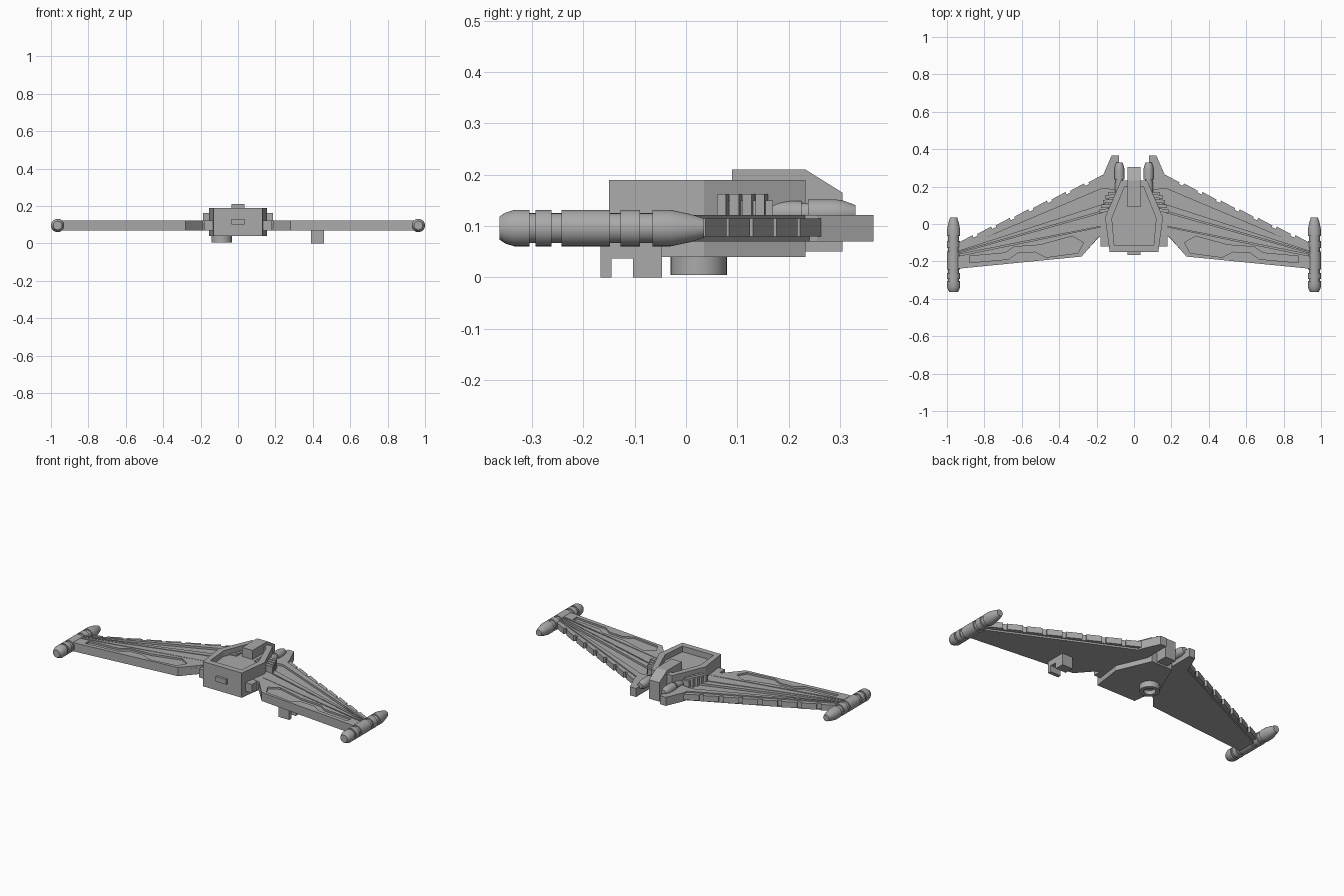
import bpy, bmesh, math
from mathutils import Vector

cube = bpy.data.objects.get("Cube")
if cube:
    bpy.data.objects.remove(cube)

grey = bpy.data.materials.new("hull_grey")
grey.use_nodes = True
grey.diffuse_color = (0.4, 0.4, 0.4, 1)
grey.node_tree.nodes["Principled BSDF"].inputs["Base Color"].default_value = (0.4, 0.4, 0.4, 1)


def finish(name, bm, mirror=False):
    bmesh.ops.recalc_face_normals(bm, faces=bm.faces[:])
    mesh = bpy.data.meshes.new(name)
    bm.to_mesh(mesh)
    bm.free()
    mesh.materials.append(grey)
    ob = bpy.data.objects.new(name, mesh)
    bpy.context.collection.objects.link(ob)
    if mirror:
        ob.modifiers.new("mirror", 'MIRROR').use_mirror_merge = False
    return ob


def prism(name, pts, z0, z1, mirror=False):
    """Flat outline in x, y raised from z0 to z1."""
    bm = bmesh.new()
    face = bm.faces.new([bm.verts.new((x, y, z0)) for x, y in pts])
    top = bmesh.ops.extrude_face_region(bm, geom=[face])["geom"]
    bmesh.ops.translate(bm, vec=(0, 0, z1 - z0),
                        verts=[v for v in top if isinstance(v, bmesh.types.BMVert)])
    return finish(name, bm, mirror)


def box(name, x0, x1, y0, y1, z0, z1, mirror=False):
    return prism(name, [(x0, y0), (x1, y0), (x1, y1), (x0, y1)], z0, z1, mirror)


def lathe(name, profile, centre, axis, mirror=False, sides=32):
    """Turn (position, radius) pairs about the y or z axis."""
    bm = bmesh.new()
    rings = []
    for t, r in profile:
        ring = []
        for i in range(sides):
            a = math.tau * i / sides
            u, v = r * math.cos(a), r * math.sin(a)
            p = (u, t, v) if axis == 'Y' else (u, v, t)
            ring.append(bm.verts.new(Vector(centre) + Vector(p)))
        rings.append(ring)
    for a, b in zip(rings, rings[1:]):
        for i in range(sides):
            j = (i + 1) % sides
            bm.faces.new((a[i], a[j], b[j], b[i]))
    bm.faces.new(rings[0])
    bm.faces.new(rings[-1])
    ob = finish(name, bm, mirror)
    bpy.ops.object.select_all(action='DESELECT')
    ob.select_set(True)
    bpy.context.view_layer.objects.active = ob
    bpy.ops.object.shade_smooth_by_angle(angle=math.radians(30))
    return ob


def cut(target, cutter):
    mod = target.modifiers.new("pocket", 'BOOLEAN')
    mod.operation = 'DIFFERENCE'
    mod.solver = 'EXACT'
    mod.object = cutter
    cutter.hide_render = True
    cutter.hide_viewport = True
    cutter.display_type = 'WIRE'


def both_sides(half):
    return half + [(-x, y) for x, y in reversed(half)]


# Hull with sunken top deck
hull = prism("hull", both_sides([(.13, -.15), (.155, .035), (.07, .233)]), .04, .19)
deck = prism("deck_cutter", both_sides([(.105, -.115), (.118, .03), (.05, .2)]), .155, .25)
cut(hull, deck)
box("nose_plate", -.035, .035, -.165, -.14, .1, .13)

# Spine block with sloped tail
spine = prism("spine_block", [(.09, .05), (.305, .05), (.305, .165), (.233, .21), (.09, .21)], -.035, .035)
for v in spine.data.vertices:
    v.co = (v.co.z, v.co.x, v.co.y)
spine.data.flip_normals()
bm = bmesh.new()
bm.from_mesh(spine.data)
bmesh.ops.recalc_face_normals(bm, faces=bm.faces[:])
bm.to_mesh(spine.data)
bm.free()

# Wing base plate, thin serrated trailing edge
prism("wing_base", [(.1, -.12), (.178, -.12), (.178, -.06), (.28, -.172), (.94, -.237),
                    (.94, -.125), (.15, .25), (.08, .25)], .07, .11, True)
start, end = Vector((.15, .256)), Vector((.945, -.113))
along = (end - start).normalized()
out = Vector((-along.y, along.x))
length = (end - start).length
prism("trailing_plate", [start, end, end - out * .03, start - out * .03], .08, .115, True)
teeth = 8
for i in range(teeth):
    a = start + along * length * (i + .12) / teeth
    b = start + along * length * (i + .9) / teeth
    prism("trailing_tooth", [a - out * .01, b - out * .01, b + out * .009, a + out * .014],
          .08, .115, True)

# Tail fins running into the rear spar
prism("tail_fin", [(.08, .18), (.08, .365), (.12, .365), (.168, .255), (.17, .232),
                   (.94, -.127), (.94, -.135), (.17, .19)], .07, .122, True)

# Ribs fanning in from the wing tips
for y0, y1, w0, w1, tip in ((.09, .115, .012, .025, -.143), (.02, .07, .025, .05, -.155)):
    prism("wing_rib", [(.14, y0 - w0), (.14, y1), (.94, tip), (.94, tip - .008)], .08, .122, True)
box("wing_root", .1, .178, -.12, .03, .07, .122, True)

# Leading panel with sunken channel
panel = prism("leading_panel", [(.14, -.06), (.178, -.07), (.19, -.07), (.28, -.174), (.94, -.239),
                                (.94, -.172), (.2, -.02), (.14, -.01)], .07, .1225, True)
channel = prism("channel_cutter", [(.27, -.1), (.33, -.065), (.5, -.112), (.64, -.122), (.69, -.155),
                                   (.88, -.172), (.88, -.207), (.67, -.188), (.62, -.152),
                                   (.53, -.148), (.47, -.178), (.3, -.155)], .112, .2, True)
cut(panel, channel)

# Stepped louvres beside the hull
for i in range(4):
    y = .072 + .025 * i
    edge = .188 - .011 * i
    prism("louvre", [(.06, y), (edge, y - .012), (edge, y + .006), (.06, y + .018)], .11, .162, True)
box("louvre_backing", .06, .14, .07, .17, .11, .15, True)

# Rear engines
lathe("rear_engine", [(.16, .024), (.225, .024), (.225, .02), (.238, .02), (.238, .027),
                      (.29, .027), (.305, .025), (.33, .016)], (.078, 0, .125), 'Y', True)

# Wing tip pods with ring grooves
R, G = .0355, .029
pod = [(-.363, .023), (-.352, .03), (-.335, R), (-.305, R)]
for a, b, c in ((-.305, -.293, -.262), (-.262, -.243, -.148), (-.148, -.128, -.09), (-.09, -.065, -.03)):
    pod += [(a, G), (b, G), (b, R), (c, R)]
pod += [(.01, .027), (.035, .019)]
lathe("tip_pod", pod, (.9645, 0, .096), 'Y', True)

# Underside turret ring and hook
lathe("turret_ring", [(.06, .055), (.005, .055), (.005, .032), (.03, .032)], (-.088, .025, 0), 'Z')
box("hook_front", .39, .46, -.167, -.145, 0, .05)
box("hook_rear", .39, .46, -.103, -.047, 0, .05)
box("hook_bar", .39, .46, -.167, -.047, .037, .075)
